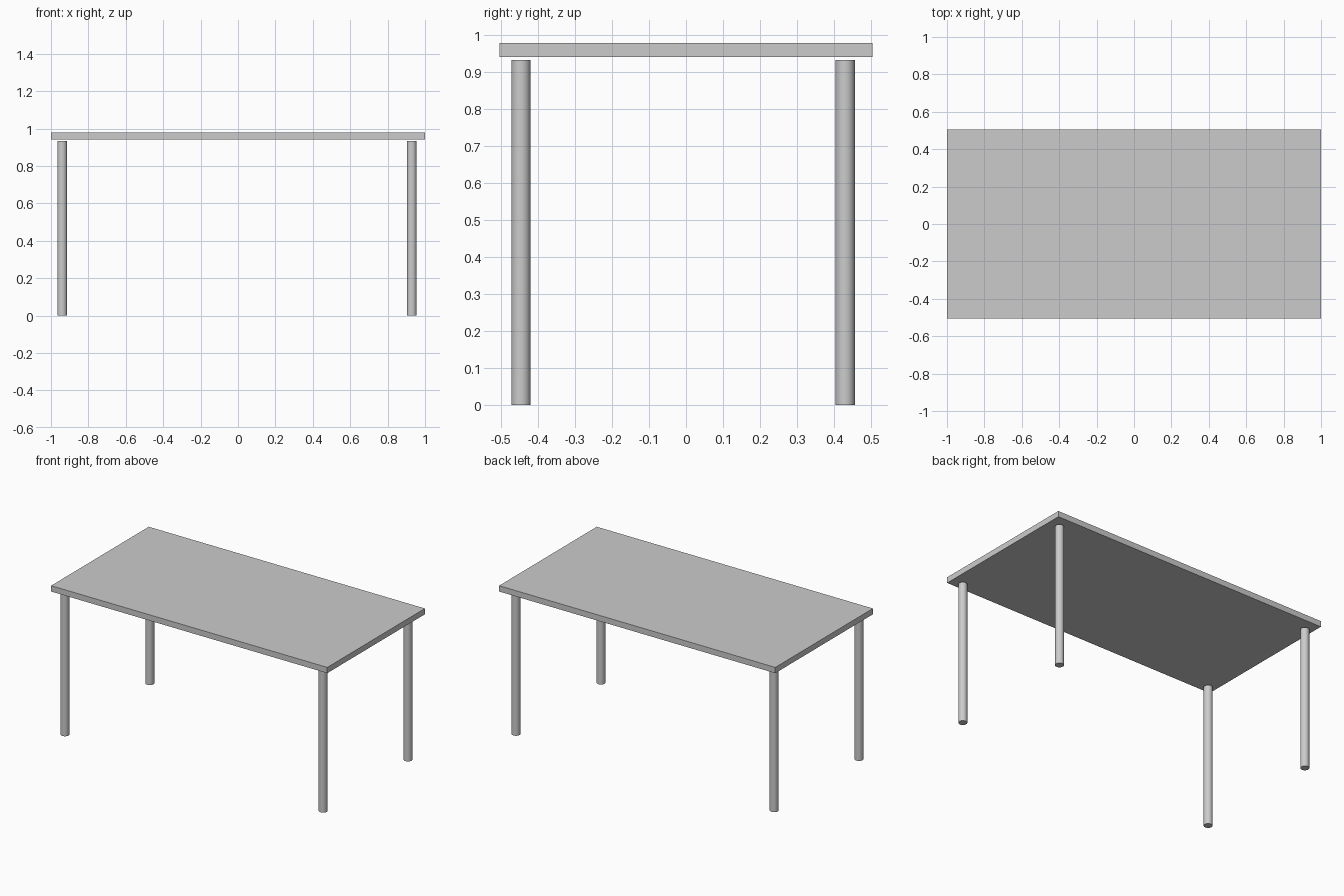
import bpy
import math

if "Cube" in bpy.data.objects:
    bpy.data.objects.remove(bpy.data.objects["Cube"])

# Tabletop slab
bpy.ops.mesh.primitive_cube_add(size=1, location=(0, 0, 0.961))
top = bpy.context.object
top.name = "tabletop"
top.scale = (2.0, 1.01, 0.038)
bpy.ops.object.transform_apply(location=False, rotation=False, scale=True)

# Four round legs, stopping just short of the tabletop
LEG_HEIGHT = 0.934
LEG_RADIUS = 0.026
for side, x in (("left", -0.94), ("right", 0.929)):
    for end, y in (("front", -0.447), ("back", 0.431)):
        bpy.ops.mesh.primitive_cylinder_add(
            vertices=32, radius=LEG_RADIUS, depth=LEG_HEIGHT,
            location=(x, y, LEG_HEIGHT / 2))
        leg = bpy.context.object
        leg.name = f"{end}_{side}_leg"
        bpy.ops.object.shade_smooth_by_angle(angle=math.radians(30))
